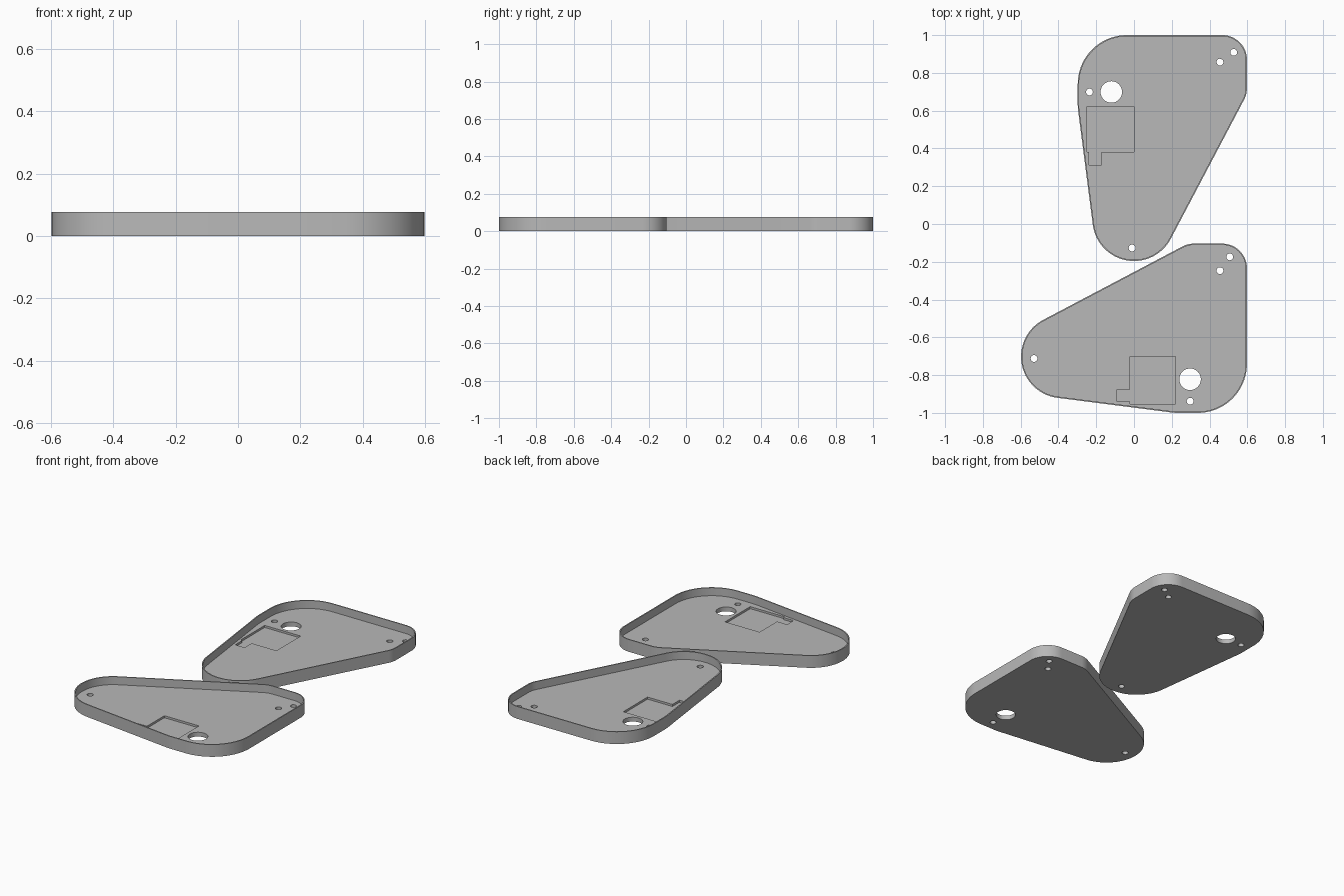
import bpy, bmesh, math

if "Cube" in bpy.data.objects:
    bpy.data.objects.remove(bpy.data.objects["Cube"])

HEIGHT, FLOOR, POCKET, WALL = 0.077, 0.027, 0.014, 0.007

# Tray corners as circles (across, along, radius), counter-clockwise
CORNERS = [(0, 0, 0.22), (0.468, 0.695, 0.13), (0.468, 0.846, 0.13),
           (-0.038, 0.716, 0.26), (-0.038, 0.61, 0.26)]
# Round holes (across, along, radius)
HOLES = [(-0.01, -0.151, 0.018), (-0.12, 0.675, 0.057), (-0.236, 0.675, 0.018),
         (0.455, 0.833, 0.018), (0.528, 0.885, 0.018)]
# Rectangular pocket with a small side channel
POCKET_SHAPE = [(0, 0.358), (0, 0.598), (-0.25, 0.598), (-0.25, 0.358),
                (-0.238, 0.358), (-0.238, 0.288), (-0.173, 0.288), (-0.173, 0.358)]

grey = bpy.data.materials.new("grey")
grey.diffuse_color = (0.48, 0.48, 0.48, 1)
grey.use_nodes = True
grey.node_tree.nodes["Principled BSDF"].inputs["Base Color"].default_value = grey.diffuse_color


def rounded_outline(inset):
    """Outline wrapped tightly around the corner circles."""
    n = len(CORNERS)
    normals = []
    for i, (x, y, r) in enumerate(CORNERS):
        x2, y2, r2 = CORNERS[(i + 1) % n]
        dx, dy = x2 - x, y2 - y
        normals.append(math.atan2(dy, dx) - math.acos((r - r2) / math.hypot(dx, dy)))
    points = []
    for i, (x, y, r) in enumerate(CORNERS):
        start = normals[i - 1]
        sweep = (normals[i] - start) % math.tau
        steps = max(2, round(sweep / math.radians(5)))
        for k in range(steps + 1):
            a = start + sweep * k / steps
            points.append((x + (r - inset) * math.cos(a), y + (r - inset) * math.sin(a)))
    return points


def circle(x, y, r, n=32):
    return [(x + r * math.cos(math.tau * k / n), y + r * math.sin(math.tau * k / n))
            for k in range(n)]


def prism(name, outline, z0, z1, place):
    bm = bmesh.new()
    face = bm.faces.new([bm.verts.new((*place(x, y), z0)) for x, y in outline])
    top = bmesh.ops.extrude_face_region(bm, geom=[face])["geom"]
    for v in top:
        if isinstance(v, bmesh.types.BMVert):
            v.co.z = z1
    bmesh.ops.recalc_face_normals(bm, faces=bm.faces)
    mesh = bpy.data.meshes.new(name)
    bm.to_mesh(mesh)
    bm.free()
    mesh.materials.append(grey)
    obj = bpy.data.objects.new(name, mesh)
    bpy.context.collection.objects.link(obj)
    return obj


def tray(name, place):
    body = prism(name, rounded_outline(0), 0, HEIGHT, place)
    # Hollow interior, pocket and through holes
    cutters = [prism("interior_cutter", rounded_outline(WALL), FLOOR, 0.2, place),
               prism("pocket_cutter", POCKET_SHAPE, POCKET, 0.05, place)]
    cutters += [prism("hole_cutter", circle(*h), -0.05, 0.05, place) for h in HOLES]
    bpy.ops.object.select_all(action='DESELECT')
    body.select_set(True)
    bpy.context.view_layer.objects.active = body
    for c in cutters:
        c.hide_render = True
        mod = body.modifiers.new("cut", 'BOOLEAN')
        mod.operation, mod.solver, mod.object = 'DIFFERENCE', 'EXACT', c
        bpy.ops.object.modifier_apply(modifier=mod.name)
    for c in cutters:
        bpy.data.objects.remove(c, do_unlink=True)
    bpy.ops.object.shade_smooth_by_angle(angle=math.radians(30))


# Back tray stands lengthwise; front tray is its mirror image lying sideways
tray("back_tray", lambda p, a: (p, a + 0.024))
tray("front_tray", lambda p, a: (a - 0.378, p - 0.702))
